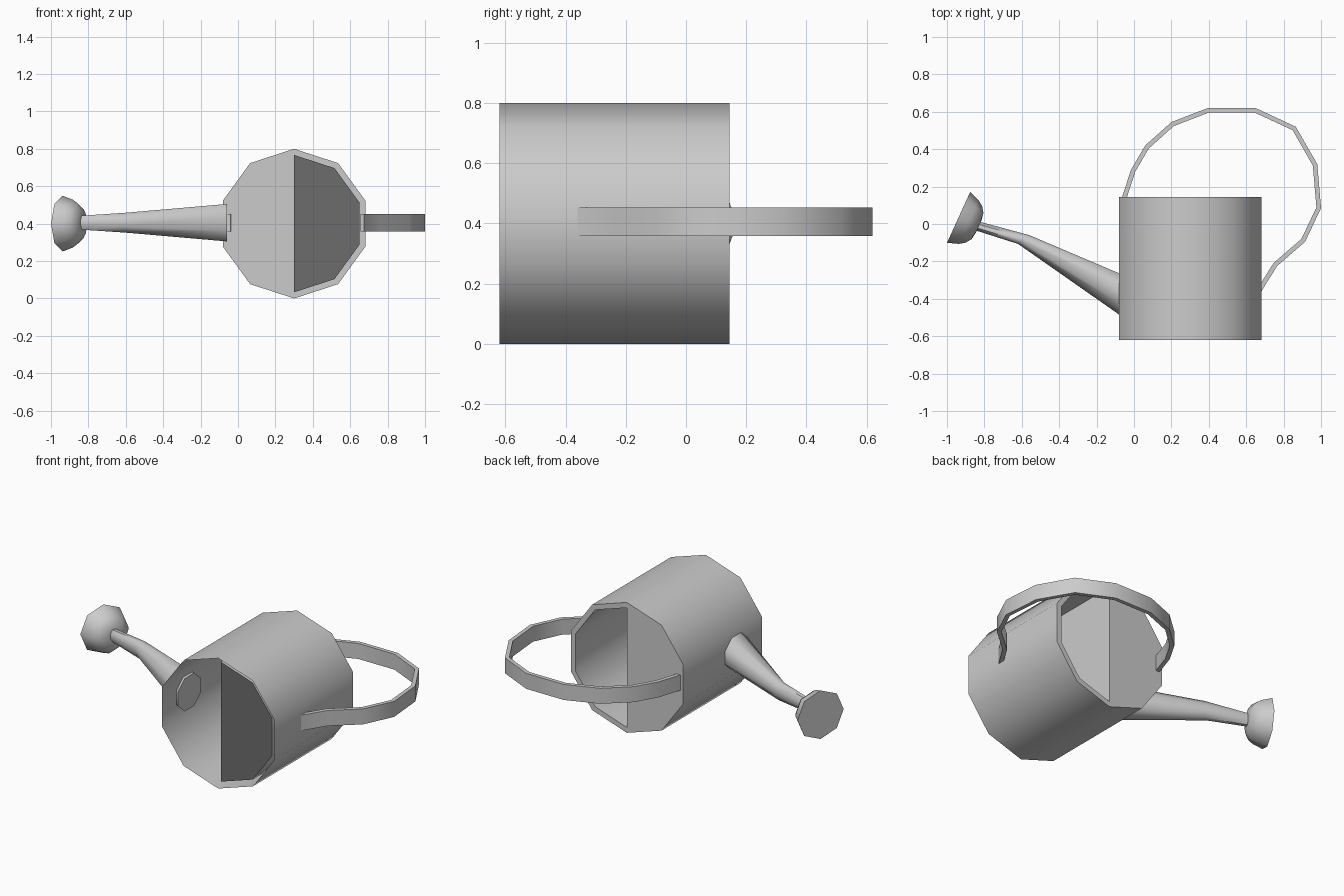
import bpy, bmesh, math
from mathutils import Vector

cube = bpy.data.objects.get("Cube")
if cube:
    bpy.data.objects.remove(cube, do_unlink=True)


def make_material(name, value):
    mat = bpy.data.materials.new(name)
    mat.use_nodes = True
    color = (value, value, value, 1)
    mat.diffuse_color = color
    mat.node_tree.nodes["Principled BSDF"].inputs["Base Color"].default_value = color
    return mat


grey = make_material("light grey metal", 0.6)
dark = make_material("dark grey base", 0.15)
Z = Vector((0, 0, 1))
MID = 0.405


def finish(name, bm, mats, angle, recalc=True):
    if recalc:
        bmesh.ops.recalc_face_normals(bm, faces=bm.faces)
    mesh = bpy.data.meshes.new(name)
    bm.to_mesh(mesh)
    bm.free()
    for mat in mats:
        mesh.materials.append(mat)
    obj = bpy.data.objects.new(name, mesh)
    bpy.context.collection.objects.link(obj)
    bpy.ops.object.select_all(action='DESELECT')
    obj.select_set(True)
    bpy.context.view_layer.objects.active = obj
    bpy.ops.object.shade_smooth_by_angle(angle=math.radians(angle))
    return obj


def loft(name, rings, angle, sides=8, turn=0.5):
    """Skin rings of (centre, side vector, height vector) and cap the ends."""
    bm = bmesh.new()
    loops = []
    for centre, u, v in rings:
        steps = [2 * math.pi * (i + turn) / sides for i in range(sides)]
        loops.append([bm.verts.new(centre + u * math.cos(a) + v * math.sin(a)) for a in steps])
    for a, b in zip(loops, loops[1:]):
        for i in range(sides):
            j = (i + 1) % sides
            bm.faces.new((a[i], a[j], b[j], b[i]))
    bm.faces.new(loops[0])
    bm.faces.new(loops[-1])
    return finish(name, bm, [grey], angle)


# Ten-sided can, open at the base, with a half-width filling pocket
FRONT, BACK, FLOOR = -0.62, 0.145, -0.595
bm = bmesh.new()


def decagon(radius, y, count):
    # Runs from the top vertex over the +x side
    return [bm.verts.new((0.3 + radius * math.sin(i * math.pi / 5), y,
                          0.4 + radius * math.cos(i * math.pi / 5))) for i in range(count)]


base, top = decagon(0.4, FRONT, 10), decagon(0.4, BACK, 10)
mouth, floor = decagon(0.367, BACK, 6), decagon(0.367, FLOOR, 6)
for i in range(10):
    j = (i + 1) % 10
    bm.faces.new((base[i], base[j], top[j], top[i]))
for i in range(5):
    bm.faces.new((top[i], top[i + 1], mouth[i + 1], mouth[i]))
for i in range(6):
    j = (i + 1) % 6
    bm.faces.new((mouth[i], mouth[j], floor[j], floor[i]))
bm.faces.new(top[5:] + [top[0], mouth[0], mouth[5]])
bm.faces.new(floor).material_index = 1
finish("can_body", bm, [grey, dark], 40)

# Spout: centre, half-width direction, half-height
spout = [((-0.06, -0.385), (0, 0.113), 0.1),
         ((-0.59, -0.083), (0.03, 0.0235), 0.053),
         ((-0.84, -0.01), (0.008, 0.024), 0.037)]
k = 1 / math.cos(math.pi / 8)
loft("spout", [(Vector((*c, MID)), Vector((*u, 0)) * k, Z * h * k) for c, u, h in spout], 50)

# Domed sprinkler head with a flat face
axis = Vector((0.91, -0.414, 0)).normalized()
side = Z.cross(axis)
face_centre = Vector((-0.938, 0.035, 0.4))
dome = [(0, 0.149), (0.06, 0.128), (0.09, 0.107), (0.111, 0.077), (0.118, 0.036)]
loft("sprinkler_head", [(face_centre + axis * d, side * r, Z * r) for d, r in dome], 50, turn=0)

# Looping strap handle, swept along its outer path
path = [(-0.065, 0.14), (-0.016, 0.29), (0.06, 0.42), (0.2, 0.545), (0.395, 0.62),
        (0.65, 0.62), (0.865, 0.52), (0.98, 0.32), (1.0, 0.085), (0.915, -0.095),
        (0.765, -0.225), (0.675, -0.37)]
pts = [Vector((*p, MID)) for p in path]
rings = []
for i, p in enumerate(pts):
    along = pts[min(i + 1, len(pts) - 1)] - pts[max(i - 1, 0)]
    inward = along.normalized().cross(Z) * 0.0125
    r2 = math.sqrt(2)
    rings.append((p + inward, inward * r2, Z * 0.0475 * r2))
loft("handle", rings, 36, sides=4)
